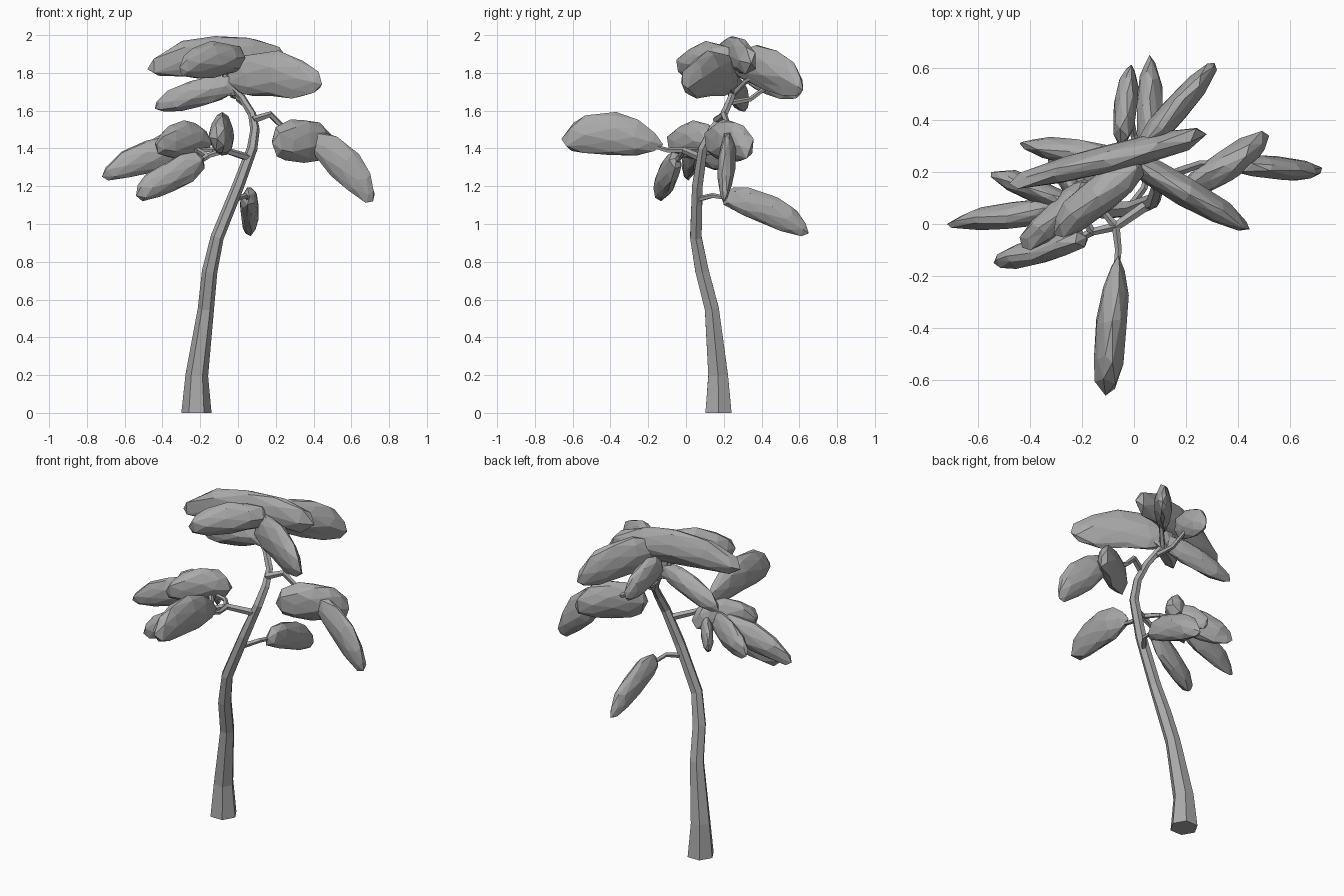
import bpy
import bmesh
import math
import random
from mathutils import Vector

random.seed(4)

default = bpy.data.objects.get("Cube")
if default:
    bpy.data.objects.remove(default)

# Single neutral grey for the whole plant
GREY = (0.4, 0.4, 0.4, 1)
grey = bpy.data.materials.new("plain_grey")
grey.use_nodes = True
grey.diffuse_color = GREY
grey.node_tree.nodes["Principled BSDF"].inputs["Base Color"].default_value = GREY


def finish(bm, name):
    """Turn the bmesh into a flat shaded object."""
    bmesh.ops.recalc_face_normals(bm, faces=bm.faces)
    mesh = bpy.data.meshes.new(name)
    bm.to_mesh(mesh)
    bm.free()
    mesh.materials.append(grey)
    obj = bpy.data.objects.new(name, mesh)
    bpy.context.collection.objects.link(obj)
    return obj


def tube(name, points, radii, sides, ref):
    """Faceted tube along a path, one radius per point."""
    pts = [Vector(p) for p in points]
    bm = bmesh.new()
    rings = []
    for i, (p, r) in enumerate(zip(pts, radii)):
        t = (pts[min(i + 1, len(pts) - 1)] - pts[max(i - 1, 0)]).normalized()
        u = (ref - t * ref.dot(t)).normalized()
        v = t.cross(u)
        ring = []
        for k in range(sides):
            a = math.tau * k / sides
            co = p + (u * math.cos(a) + v * math.sin(a)) * r
            if p.z == 0:
                co.z = 0
            ring.append(bm.verts.new(co))
        rings.append(ring)
    for low, high in zip(rings, rings[1:]):
        for k in range(sides):
            n = (k + 1) % sides
            bm.faces.new((low[k], low[n], high[n], high[k]))
    bm.faces.new(rings[0])
    bm.faces.new(rings[-1])
    return finish(bm, name)


def leaf(name, base, tip, height, thick, arch=0.0, blunt_tip=-0.12):
    """Upright lens shaped clump, blunt at the base and narrower at the tip."""
    base, tip = Vector(base), Vector(tip)
    axis = (tip - base) / 2
    side = axis.cross(Vector((0, 0, 1))).normalized()
    up = side.cross(axis).normalized()
    bm = bmesh.new()
    bmesh.ops.create_icosphere(bm, subdivisions=2, radius=1)
    for v in bm.verts:
        x, y, s = v.co
        blunt = blunt_tip if s > 0 else 0.22
        width = max(1 - s * s, 0.05) ** -blunt * random.uniform(0.94, 1.12)
        rise = arch * (1 - s * s)
        if abs(s) < 0.99:
            s += random.uniform(-0.08, 0.08)
        v.co = ((base + tip) / 2 + axis * s
                + up * (y * width * height / 2 + rise)
                + side * (x * width * (1 - 0.25 * y * y) * thick / 2))
    return finish(bm, name)


# Trunk, bending one way and then back at the crown
tube("trunk",
     [(-.22, .172, 0), (-.218, .17, .2), (-.17, .137, .55), (-.15, .085, .75),
      (-.11, .052, .93), (0, .06, 1.2), (.075, .09, 1.4), (.09, .14, 1.5),
      (.075, .2, 1.58), (.02, .24, 1.67), (-.06, .25, 1.76), (-.09, .25, 1.84)],
     [.08, .06, .043, .041, .035, .032, .028, .025, .022, .02, .018, .01],
     6, Vector((1, 0, 0)))

# Twigs
fork = (-.07, -.01, 1.39)
knot = (-.16, -.03, 1.36)
crown = (0, .25, 1.69)
twigs = {
    "low_back_twig": [(-.02, .06, 1.13), (.04, .14, 1.15), (.06, .26, 1.13)],
    "side_branch": [(.06, .08, 1.35), fork, knot],
    "front_twig": [fork, (-.06, -.1, 1.39), (-.07, -.2, 1.42)],
    "cluster_upper_twig": [knot, (-.21, .04, 1.39), (-.3, .06, 1.4)],
    "cluster_lower_twig": [knot, (-.22, -.06, 1.32), (-.28, -.08, 1.29)],
    "cluster_rear_twig": [fork, (-.13, .06, 1.39), (-.3, .09, 1.4)],
    "other_side_branch": [(.08, .16, 1.55), (.17, .2, 1.58), (.25, .23, 1.5),
                          (.42, .23, 1.42)],
    "crown_back_twig": [(.03, .23, 1.64), (.0, .34, 1.66), (-.02, .45, 1.74)],
    "crown_left_twig": [crown, (.08, .22, 1.75), (.16, .15, 1.78)],
    "crown_right_twig": [crown, (-.12, .24, 1.7), (-.2, .26, 1.69)],
    "crown_far_twig": [crown, (.07, .32, 1.76), (.14, .4, 1.8)],
}
for name, path in twigs.items():
    r = .021 if "branch" in name else .016
    tube(name, path, [r * (1 - .15 * i) for i in range(len(path))], 5,
         Vector((0, 0, 1)))

# Crown foliage
leaf("crown_top_leaf", (.28, .345, 1.85), (-.48, .155, 1.82), .2, .11, .06, .08)
leaf("crown_left_leaf", (-.06, .27, 1.79), (.445, -.02, 1.74), .24, .11, .025)
leaf("crown_front_leaf", (.03, .25, 1.88), (-.31, -.04, 1.83), .18, .14, .015, .1)
leaf("crown_under_leaf", (-.01, .24, 1.74), (-.44, .31, 1.61), .14, .1, .015)
leaf("crown_far_leaf", (0, .25, 1.86), (.31, .62, 1.71), .22, .1, .04)
leaf("crown_back_leaf", (-.05, .31, 1.82), (-.015, .61, 1.69), .17, .09, .01)

# Left hand pair
leaf("left_inner_leaf", (.18, .11, 1.43), (.52, .34, 1.4), .22, .12, .03, .1)
leaf("left_outer_leaf", (.38, .23, 1.47), (.715, .2, 1.12), .17, .09, .025)

# Right hand cluster
leaf("cluster_outer_leaf", (-.2, .07, 1.42), (-.72, 0, 1.25), .17, .1, .025)
leaf("cluster_low_leaf", (-.18, -.05, 1.35), (-.54, -.15, 1.15), .16, .1, 0, .1)
leaf("cluster_top_leaf", (-.15, .16, 1.42), (-.43, -.09, 1.42), .19, .12, .025, .05)
leaf("cluster_rear_leaf", (-.22, .06, 1.43), (-.55, .2, 1.32), .18, .09, .01)
leaf("cluster_inner_leaf", (-.19, .08, 1.42), (-.33, .25, 1.32), .15, .07)

# Single leaves
leaf("front_leaf", (-.11, -.66, 1.45), (-.06, -.12, 1.42), .22, .12, .04)
leaf("low_back_leaf", (.06, .2, 1.15), (.06, .65, .95), .16, .1, .025)
